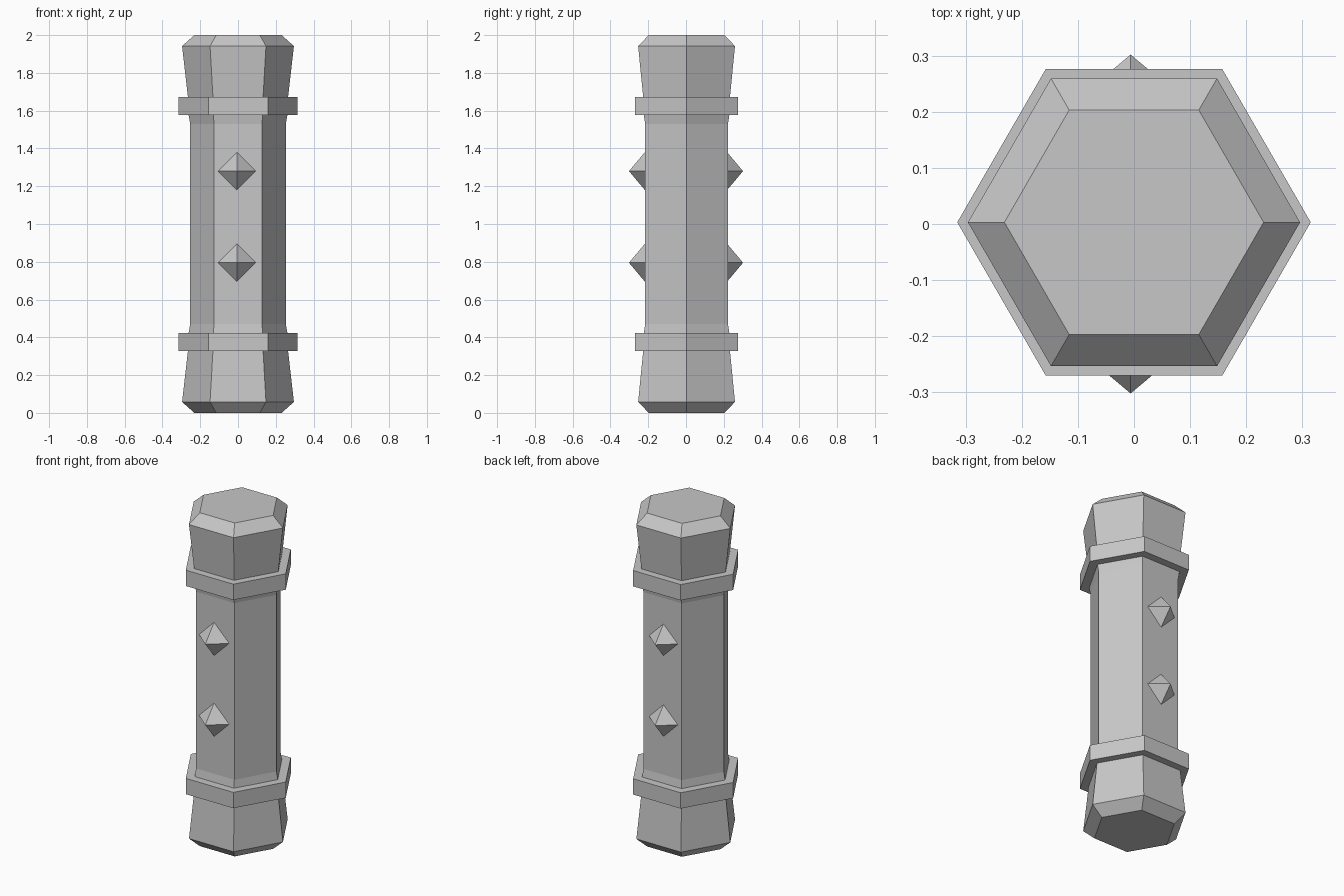
import bpy
import bmesh
from math import cos, sin, pi
from mathutils import Vector

cube = bpy.data.objects.get("Cube")
if cube:
    bpy.data.objects.remove(cube, do_unlink=True)

GREY = (0.57, 0.57, 0.57, 1.0)
grey = bpy.data.materials.new("plain_grey")
grey.use_nodes = True
grey.diffuse_color = GREY
grey.node_tree.nodes["Principled BSDF"].inputs["Base Color"].default_value = GREY

CENTRE_Y = 0.003


def finish(name, bm):
    bmesh.ops.recalc_face_normals(bm, faces=bm.faces)
    mesh = bpy.data.meshes.new(name)
    bm.to_mesh(mesh)
    bm.free()
    mesh.materials.append(grey)
    obj = bpy.data.objects.new(name, mesh)
    bpy.context.collection.objects.link(obj)
    return obj


def hex_column(name, profile):
    """Closed six-sided solid through (radius, height) rings."""
    bm = bmesh.new()
    rings = [[bm.verts.new((r * cos(i * pi / 3), CENTRE_Y + r * sin(i * pi / 3), z))
              for i in range(6)] for r, z in profile]
    for low, high in zip(rings, rings[1:]):
        for i in range(6):
            j = (i + 1) % 6
            bm.faces.new((low[i], low[j], high[j], high[i]))
    bm.faces.new(rings[0])
    bm.faces.new(rings[-1])
    return finish(name, bm)


def stud(name, side, z):
    """Four-sided pyramid standing out of the front or back face."""
    bm = bmesh.new()
    centre = Vector((-0.006, side * 0.218, z))
    tip = bm.verts.new((centre.x, side * 0.302, z))
    base = [bm.verts.new(centre + Vector((0.1 * cos(i * pi / 2), 0, 0.1 * sin(i * pi / 2))))
            for i in range(4)]
    for i in range(4):
        bm.faces.new((base[i], base[(i + 1) % 4], tip))
    bm.faces.new(base)
    return finish(name, bm)


# Shaft, flaring slightly where it meets the collars
hex_column("shaft", [(0.262, 0.42), (0.253, 0.47), (0.253, 1.53), (0.262, 1.58)])

# Collars and flared, bevelled end caps, mirrored about mid height
cap = [(0.265, 1.67), (0.296, 1.942), (0.231, 2.0)]
collar = [(0.315, 1.577), (0.315, 1.672)]
for part, profile in (("cap", cap), ("collar", collar)):
    hex_column("top_" + part, profile)
    hex_column("bottom_" + part, [(r, 2 - z) for r, z in profile])

# Studs on the front and back faces
for face, side in (("front", -1), ("back", 1)):
    for level, z in (("lower", 0.795), ("upper", 1.28)):
        stud(f"{face}_{level}_stud", side, z)
